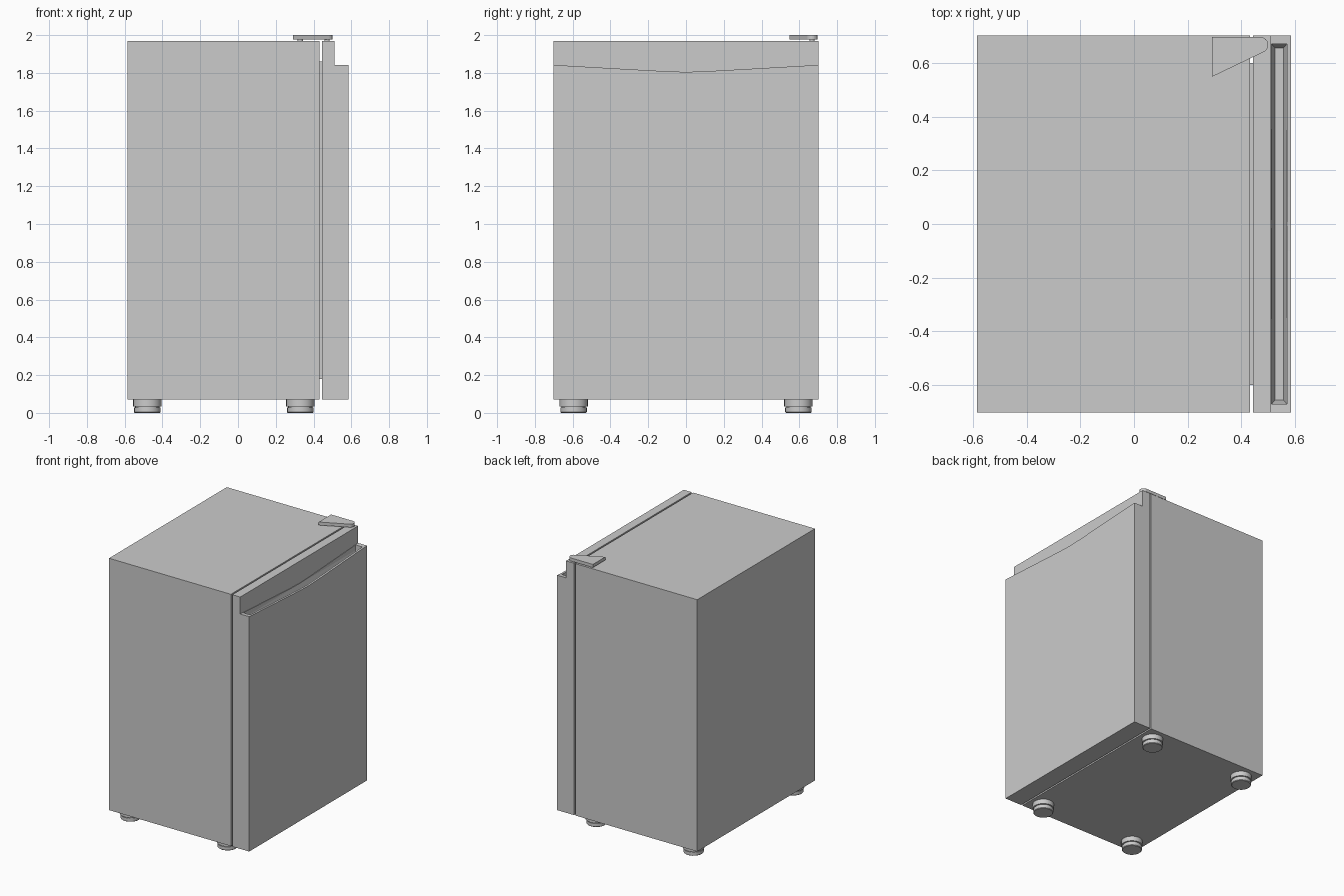
import bpy, bmesh, math

if "Cube" in bpy.data.objects:
    bpy.data.objects.remove(bpy.data.objects["Cube"])


def finish(name, bm):
    bmesh.ops.recalc_face_normals(bm, faces=bm.faces)
    me = bpy.data.meshes.new(name)
    bm.to_mesh(me)
    bm.free()
    ob = bpy.data.objects.new(name, me)
    bpy.context.collection.objects.link(ob)
    return ob


def loft(name, rings):
    """Closed solid through rings with equal point counts."""
    bm = bmesh.new()
    vs = [[bm.verts.new(p) for p in r] for r in rings]
    n = len(vs[0])
    for a, b in zip(vs, vs[1:]):
        for i in range(n):
            j = (i + 1) % n
            bm.faces.new((a[i], a[j], b[j], b[i]))
    bm.faces.new(vs[0][::-1])
    bm.faces.new(vs[-1])
    return finish(name, bm)


def rect(x0, x1, y0, y1, z):
    return [(x0, y0, z), (x1, y0, z), (x1, y1, z), (x0, y1, z)]


def box(name, x0, x1, y0, y1, z0, z1):
    return loft(name, [rect(x0, x1, y0, y1, z) for z in (z0, z1)])


def circle(cx, cy, r, z, n=24):
    return [(cx + r * math.cos(2 * math.pi * i / n),
             cy + r * math.sin(2 * math.pi * i / n), z) for i in range(n)]


def cut(ob, cutter):
    m = ob.modifiers.new("cut", "BOOLEAN")
    m.operation = "DIFFERENCE"
    m.solver = "EXACT"
    m.object = cutter
    bpy.context.view_layer.objects.active = ob
    bpy.ops.object.modifier_apply(modifier=m.name)
    bpy.data.objects.remove(cutter)


# Cabinet and door gasket
box("cabinet", -0.585, 0.432, -0.702, 0.702, 0.07, 1.97)
box("door_gasket", 0.43, 0.446, -0.6, 0.6, 0.18, 1.86)

# Door with a dipped grip ledge and a tapered finger channel behind its lip
door = box("door", 0.444, 0.585, -0.702, 0.702, 0.07, 1.97)
cut(door, loft("channel_cutter", [
    rect(0.526, 0.556, -0.655, 0.655, 1.75),
    rect(0.513, 0.569, -0.67, 0.67, 1.80),
    rect(0.513, 0.569, -0.67, 0.67, 1.90)]))
dip = [(-0.75, 1.845), (-0.702, 1.842), (-0.35, 1.822), (-0.1, 1.808), (0, 1.805),
       (0.1, 1.808), (0.35, 1.822), (0.702, 1.842), (0.75, 1.845), (0.75, 2.1), (-0.75, 2.1)]
cut(door, loft("ledge_cutter", [[(x, y, z) for y, z in dip] for x in (0.51, 0.7)]))

# Top hinge plate with rounded nose, and its two pins
nose = [(0.471 + 0.029 * math.cos(math.radians(a)),
         0.667 + 0.029 * math.sin(math.radians(a))) for a in range(-60, 91, 15)]
plate = [(0.29, 0.696), (0.29, 0.548)] + nose
loft("hinge_plate", [[(x, y, z) for x, y in plate] for z in (1.976, 2.0)])
for name, x in (("hinge_screw", 0.33), ("hinge_pin", 0.471)):
    loft(name, [circle(x, 0.667, 0.014, z, 12) for z in (1.965, 1.98)])

# Four stepped feet
for fx, side in ((-0.48, "back"), (0.33, "front")):
    for s, hand in ((-1, "left"), (1, "right")):
        prof = [(0.066, 0), (0.07, 0.004), (0.07, 0.028), (0.064, 0.028),
                (0.064, 0.034), (0.075, 0.034), (0.075, 0.072)]
        foot = loft(f"foot_{side}_{hand}", [circle(fx, s * 0.595, r, z) for r, z in prof])
        bpy.ops.object.select_all(action="DESELECT")
        foot.select_set(True)
        bpy.context.view_layer.objects.active = foot
        bpy.ops.object.shade_smooth_by_angle(angle=math.radians(30))
